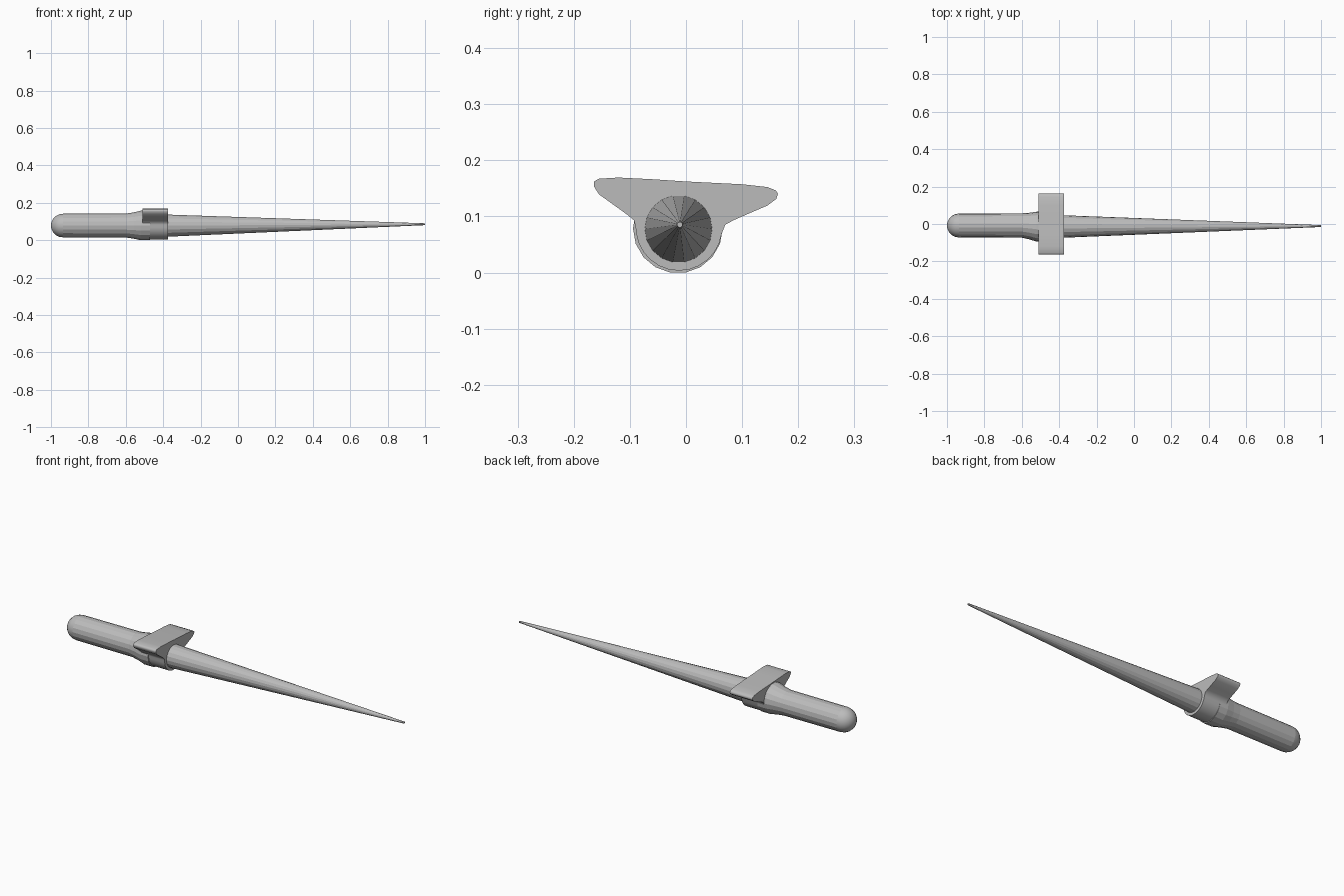
import bpy, bmesh, math

cube = bpy.data.objects.get("Cube")
if cube:
    bpy.data.objects.remove(cube, do_unlink=True)

steel = bpy.data.materials.new("plain grey")
steel.use_nodes = True
GREY = (0.5, 0.5, 0.5, 1)
steel.diffuse_color = GREY
steel.node_tree.nodes["Principled BSDF"].inputs["Base Color"].default_value = GREY


def finish(name, bm):
    bmesh.ops.recalc_face_normals(bm, faces=bm.faces)
    mesh = bpy.data.meshes.new(name)
    bm.to_mesh(mesh)
    bm.free()
    mesh.materials.append(steel)
    obj = bpy.data.objects.new(name, mesh)
    bpy.context.collection.objects.link(obj)
    return obj


def bridge(bm, rings):
    """Skin consecutive vertex rings and cap both ends."""
    for a, b in zip(rings, rings[1:]):
        n = len(a)
        for i in range(n):
            j = (i + 1) % n
            bm.faces.new((a[i], a[j], b[j], b[i]))
    bm.faces.new(rings[0])
    bm.faces.new(rings[-1])


def rod(name, stations, sides):
    """Round bar along x from (x, y centre, z centre, radius) stations."""
    bm = bmesh.new()
    rings = []
    for x, y, z, r in stations:
        rings.append([bm.verts.new((x, y + r * math.cos(t), z + r * math.sin(t)))
                      for t in (math.tau * i / sides for i in range(sides))])
    bridge(bm, rings)
    return finish(name, bm)


# Tapering spike
rod("spike", [(-0.45, -0.0135, 0.082, 0.063), (1.0, -0.011, 0.090, 0.005)], 18)

# Handle with a domed pommel and a flared neck
R, Y, Z = 0.064, -0.008, 0.083
dome = [(-1 + R * (1 - math.cos(a)), Y, Z, R * math.sin(a))
        for a in (math.radians(d) for d in (4, 20, 36, 54, 72, 90))]
neck = [(-0.60, Y, Z, 0.065), (-0.56, -0.011, Z, 0.071),
        (-0.52, -0.0145, 0.0835, 0.080), (-0.47, -0.0145, 0.0835, 0.080)]
handle = rod("handle", dome + neck, 18)
for face in handle.data.polygons:
    face.use_smooth = face.center.x < -1 + R

# Winged collar: extruded outline in y, z
wings = [(-0.090, 0.088), (-0.093, 0.098), (-0.105, 0.108), (-0.130, 0.126),
         (-0.155, 0.144), (-0.164, 0.158), (-0.164, 0.167), (-0.155, 0.172),
         (-0.120, 0.174), (-0.060, 0.171), (0.000, 0.167), (0.100, 0.162),
         (0.145, 0.157), (0.160, 0.151), (0.164, 0.145), (0.161, 0.136),
         (0.145, 0.124), (0.110, 0.109), (0.085, 0.098), (0.070, 0.090)]
belly = [(-0.0125 + 0.077 * math.cos(a), 0.085 + 0.077 * math.sin(a))
         for a in (math.radians(-8 - 164 * i / 12) for i in range(13))]
bm = bmesh.new()
bridge(bm, [[bm.verts.new((x, y, z)) for y, z in wings + belly]
            for x in (-0.51, -0.375)])
collar = finish("winged_collar", bm)
for face in collar.data.polygons:
    face.use_smooth = abs(face.normal.x) < 0.5
for edge in collar.data.edges:
    a, b = (collar.data.vertices[i].co for i in edge.vertices)
    edge.use_edge_sharp = abs(a.x - b.x) < 0.01

# Rest everything on the ground, keeping the parts aligned
parts = [bpy.data.objects[n] for n in ("spike", "handle", "winged_collar")]
low = min(v.co.z for o in parts for v in o.data.vertices)
for o in parts:
    for v in o.data.vertices:
        v.co.z -= low
